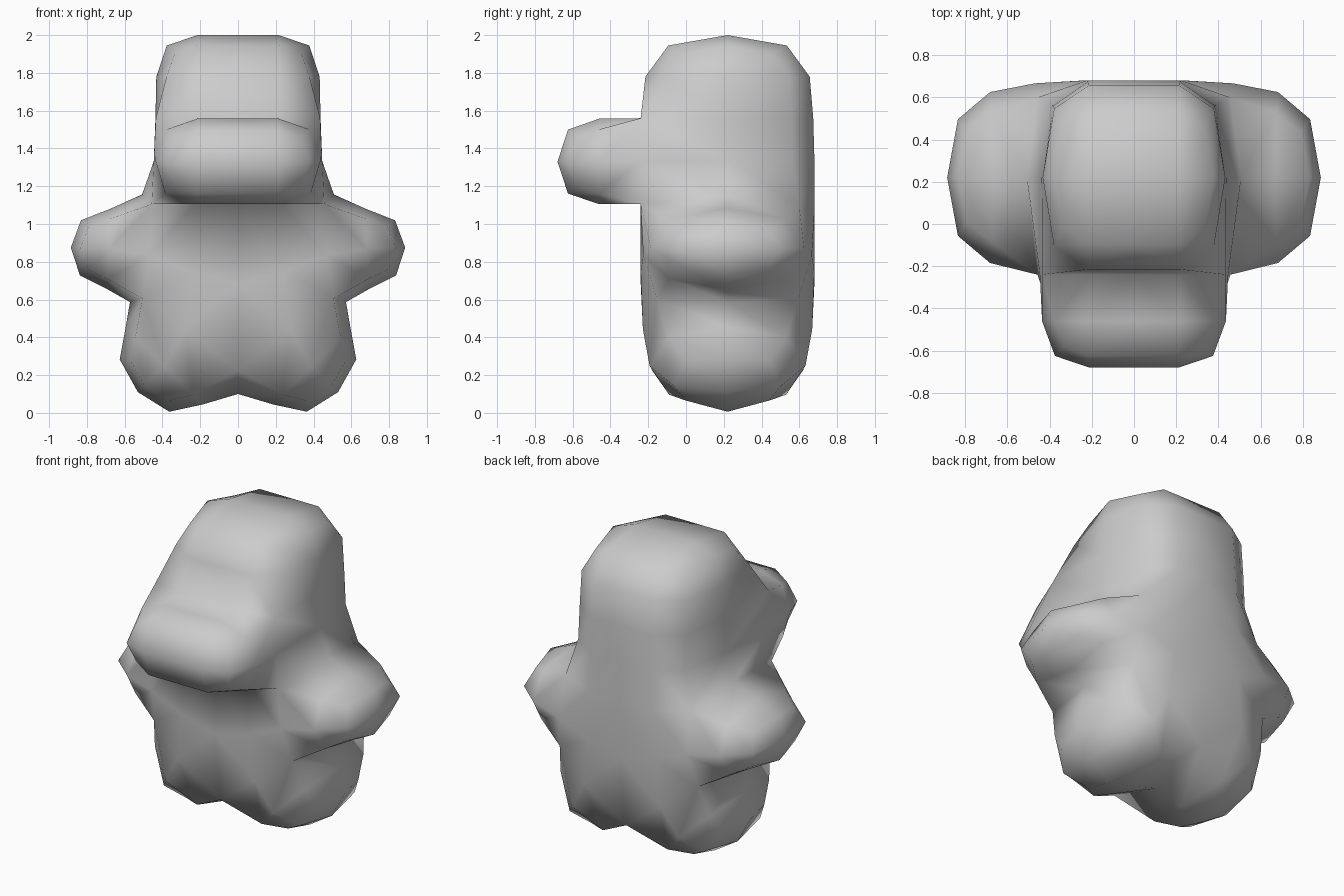
import bpy, bmesh

if "Cube" in bpy.data.objects:
    bpy.data.objects.remove(bpy.data.objects["Cube"])

# Half outline of the figure (x, z, front y, back y): head, arm, leg, crotch
TORSO, TOP, ARM, LEG = (-.24, .68), (-.19, .63), (-.13, .57), (-.145, .585)
outline = [
    (0, 2.0, TOP), (.43, 2.0, TOP),              # 0-1 head top
    (.435, 1.56, TORSO), (.457, 1.105, TORSO),   # 2-3 brow, shoulder
    (.885, 1.06, ARM), (.885, .69, ARM),         # 4-5 hand
    (.50, .62, TORSO),                           # 6 hip
    (.69, .285, LEG), (.37, -.065, LEG),         # 7-8 foot
    (0, .155, TORSO),                            # 9 crotch
    (0, 1.56, TORSO), (0, 1.105, TORSO),         # 10-11 centre line
]

bm = bmesh.new()
# Crease layers come first, as adding them later drops vertex references
bm.edges.layers.float.new("crease_edge")
bm.verts.layers.float.new("crease_vert")
edge_crease = bm.edges.layers.float["crease_edge"]
vert_crease = bm.verts.layers.float["crease_vert"]

front = [bm.verts.new((x, d[0], z)) for x, z, d in outline]
back = [bm.verts.new((x, d[1], z)) for x, z, d in outline]

# Side walls running round the outline
for i in range(9):
    bm.faces.new((front[i], front[i + 1], back[i + 1], back[i]))

# Front and back panels: head, torso, arm, leg
for loop in ((0, 1, 2, 10), (11, 3, 6, 9), (3, 4, 5, 6), (6, 7, 8, 9)):
    bm.faces.new([front[i] for i in loop])
    bm.faces.new([back[i] for i in loop])
bm.faces.new([back[i] for i in (10, 2, 3, 11)])

# Snout pulled out of the face
base = [front[i] for i in (10, 2, 3, 11)]
tip = [bm.verts.new((x, -.68, z))
       for x, z in ((0, 1.555), (.425, 1.555), (.425, 1.105), (0, 1.105))]
for i in range(3):
    bm.faces.new((base[i], base[i + 1], tip[i + 1], tip[i]))
bm.faces.new(tip)

# Sharp seam where the snout meets the head
for a, b in zip(base, base[1:]):
    for e in a.link_edges:
        if e.other_vert(a) == b:
            e[edge_crease] = 1.0
for v in base[1:3]:
    v[vert_crease] = 1.0

bmesh.ops.recalc_face_normals(bm, faces=bm.faces[:])
for f in bm.faces:
    f.smooth = True
mesh = bpy.data.meshes.new("body")
bm.to_mesh(mesh)
bm.free()

body = bpy.data.objects.new("body", mesh)
bpy.context.collection.objects.link(body)

# Mirror to the other half, then round off once
mirror = body.modifiers.new("mirror", 'MIRROR')
mirror.use_clip = True
sub = body.modifiers.new("rounding", 'SUBSURF')
sub.levels = sub.render_levels = 1
sub.use_limit_surface = False
